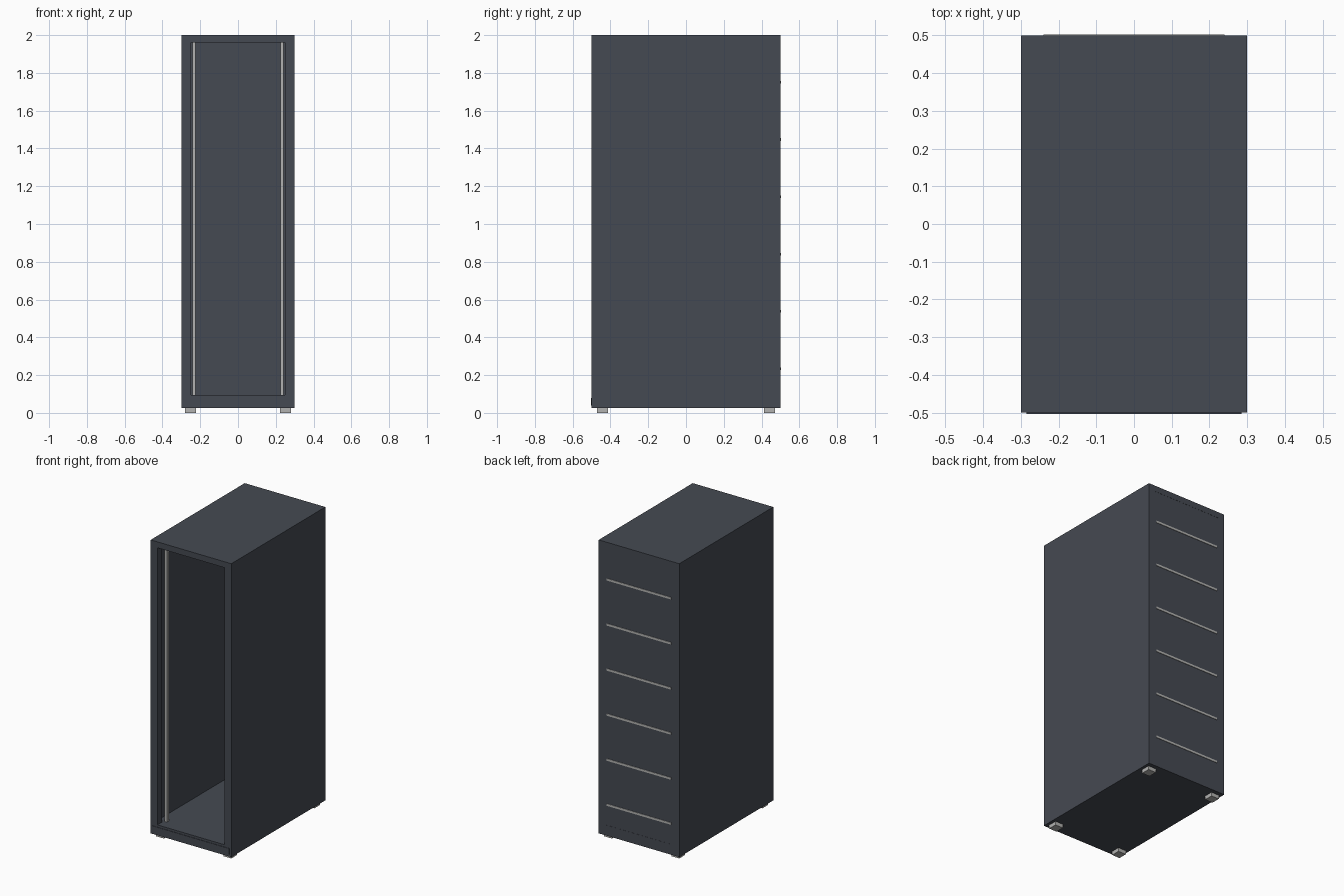
import bpy

if "Cube" in bpy.data.objects:
    bpy.data.objects.remove(bpy.data.objects["Cube"])


def material(name, color):
    m = bpy.data.materials.new(name)
    m.diffuse_color = color
    m.use_nodes = True
    m.node_tree.nodes["Principled BSDF"].inputs["Base Color"].default_value = m.diffuse_color
    return m


DARK = material("dark_steel", (0.06, 0.068, 0.085, 1))
LIGHT = material("bare_metal", (0.45, 0.45, 0.44, 1))


def box(name, x, y, z, mat):
    """Box from (min, max) ranges on each axis."""
    bpy.ops.mesh.primitive_cube_add(size=1, location=[sum(r) / 2 for r in (x, y, z)])
    ob = bpy.context.object
    ob.name = name
    ob.scale = [r[1] - r[0] for r in (x, y, z)]
    bpy.ops.object.transform_apply(location=False, rotation=False, scale=True)
    ob.data.materials.append(mat)
    return ob


def span(side, a, b):
    return tuple(sorted((side * a, side * b)))


FLOOR, ROOF = 0.095, 1.96

# Roof and plinth
box("roof", (-0.3, 0.3), (-0.5, 0.5), (ROOF, 2.0), DARK)
box("base", (-0.3, 0.3), (-0.5, 0.5), (0.025, FLOOR), DARK)
box("base_front_plate", (-0.285, 0.285), (-0.503, -0.495), (0.038, 0.08), DARK)

for sx, side in ((-1, "left"), (1, "right")):
    # Thin side skins
    box(f"{side}_side_panel", span(sx, 0.288, 0.3), (-0.5, 0.5), (FLOOR, ROOF), DARK)
    for sy, end in ((-1, "front"), (1, "rear")):
        # Corner posts, mounting rails and feet
        box(f"{end}_{side}_post", span(sx, 0.25, 0.289), span(sy, 0.45, 0.5), (FLOOR, ROOF), DARK)
        box(f"{end}_{side}_rail", span(sx, 0.225, 0.241), span(sy, 0.41, 0.435), (FLOOR, ROOF), LIGHT)
        box(f"{end}_{side}_foot", span(sx, 0.222, 0.28), span(sy, 0.412, 0.472), (0, 0.025), LIGHT)

# Back panel with its horizontal strips
box("back_panel", (-0.25, 0.25), (0.485, 0.499), (FLOOR, ROOF), DARK)
for i in range(6):
    z = 0.234 + i * 0.3033
    box(f"back_strip_{i + 1}", (-0.24, 0.24), (0.49, 0.502), (z - 0.007, z + 0.007), LIGHT)
